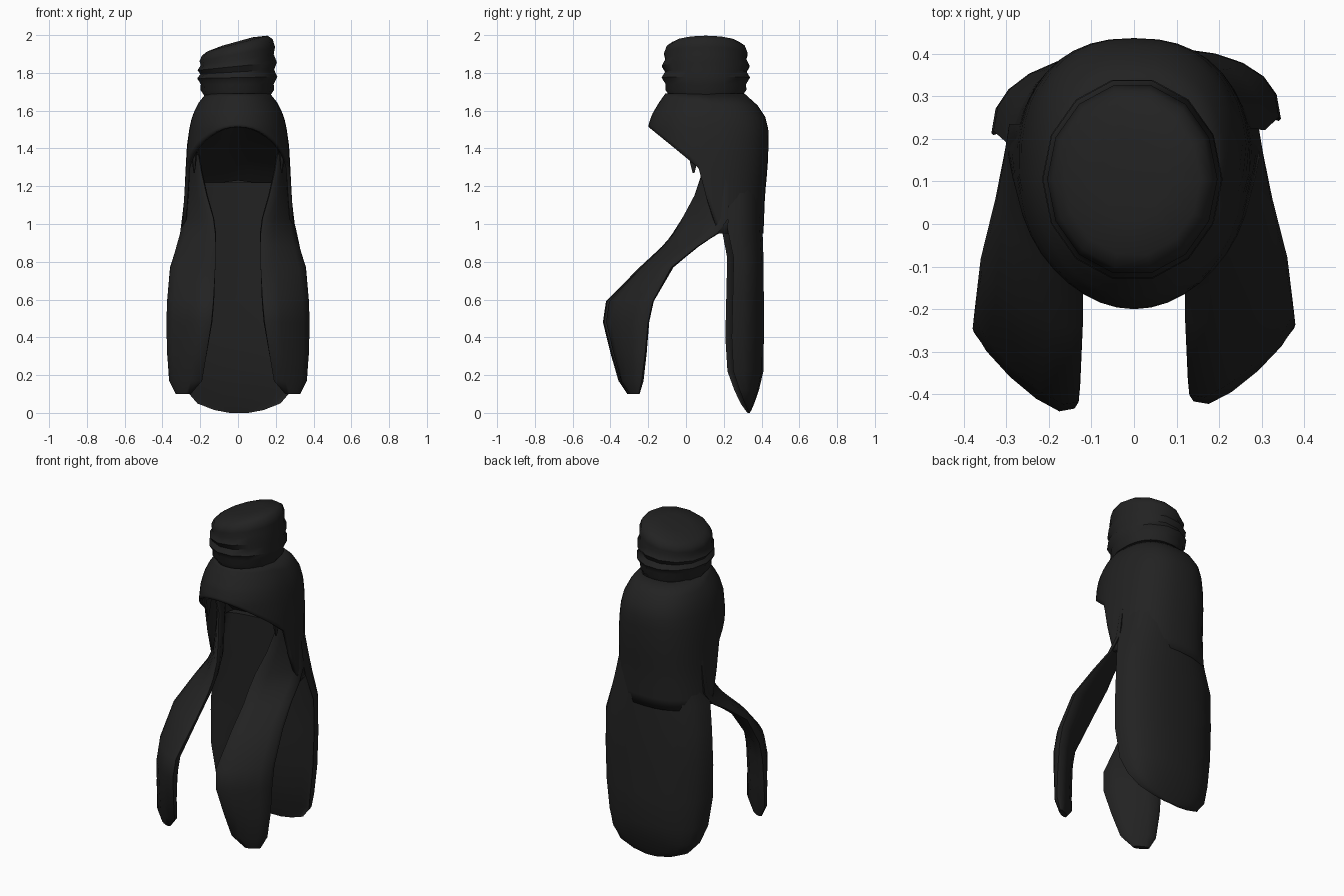
import bpy
import bmesh
from math import sin, cos, pi, radians
from mathutils import Vector

cube = bpy.data.objects.get("Cube")
if cube:
    bpy.data.objects.remove(cube)

black = bpy.data.materials.new("soft black")
black.use_nodes = True
colour = (0.016, 0.016, 0.016, 1)
black.diffuse_color = colour
black.node_tree.nodes["Principled BSDF"].inputs["Base Color"].default_value = colour


def loft(name, rings, caps=True, closed=True):
    """Skin a stack of rings (or open rows) and shade it smooth."""
    bm = bmesh.new()
    rows = [[bm.verts.new(p) for p in ring] for ring in rings]
    n = len(rows[0])
    for low, high in zip(rows, rows[1:]):
        for i in range(n if closed else n - 1):
            j = (i + 1) % n
            bm.faces.new((low[i], low[j], high[j], high[i]))
    if caps:
        bm.faces.new(rows[0])
        bm.faces.new(rows[-1])
    bmesh.ops.recalc_face_normals(bm, faces=bm.faces)
    mesh = bpy.data.meshes.new(name)
    bm.to_mesh(mesh)
    bm.free()
    mesh.materials.append(black)
    obj = bpy.data.objects.new(name, mesh)
    bpy.context.collection.objects.link(obj)
    bpy.ops.object.select_all(action='DESELECT')
    obj.select_set(True)
    bpy.context.view_layer.objects.active = obj
    bpy.ops.object.shade_smooth_by_angle(angle=radians(50))
    return obj


def soft(v, power):
    return abs(v) ** power * (1 if v > 0 else -1)


def angles(n):
    return [2 * pi * i / n for i in range(n)]


# Topknot: ribbed rings whose tilt grows towards the crown
knot = [(1.62, .17), (1.68, .175), (1.71, .195), (1.74, .193), (1.775, .212),
        (1.805, .195), (1.835, .21), (1.87, .193), (1.9, .2), (1.935, .187),
        (1.955, .16), (1.966, .08)]
rings = []
for z, r in knot:
    tilt = .27 * max(0, z - 1.76) / .2
    rings.append([Vector((r * cos(a) - .004, .105 + 1.13 * r * sin(a),
                          z + tilt * r * cos(a))) for a in angles(14)])
loft("topknot", rings)

# Hood over the head: (height, half width, front y, back y)
hood = [(1.69, .17, -.11, .31), (1.64, .21, -.145, .37), (1.58, .24, -.18, .415),
        (1.52, .255, -.2, .435), (1.42, .27, -.2, .437), (1.3, .277, -.2, .432),
        (1.15, .284, -.2, .418), (.9, .305, -.2, .408)]


def hood_point(a, z):
    """Point of the hood's outline at angle a and height z, squarer at the back."""
    for (z0, *top), (z1, *low) in zip(hood, hood[1:]):
        if z >= z1:
            t = (z0 - z) / (z0 - z1)
            w, front, back = [p + (q - p) * t for p, q in zip(top, low)]
            break
    power = .82 if sin(a) > 0 else 1
    return Vector((w * soft(cos(a), power),
                   (front + back) / 2 + (back - front) / 2 * soft(sin(a), power), z))


def rim_height(y):
    """The rim slopes from the fringe to the temples, then drops behind the locks."""
    if y < .08:
        return 1.515 - .82 * max(0, y + .2)
    return max(.95, 1.28 - 4 * (y - .08))


columns = []
for a in angles(40):
    rim = rim_height(hood_point(a, 1.3).y)
    columns.append([hood_point(a, 1.69 + (rim - 1.69) * i / 12) for i in range(13)])
cap = loft("hood", list(zip(*columns)), caps=False)
shell = cap.modifiers.new("thickness", 'SOLIDIFY')
shell.thickness = .02

# Sloping underside that closes the hood above the face
under = [(-.17, 1.5, .1), (-.06, 1.44, .19), (.1, 1.36, .225), (.22, 1.28, .235), (.3, 1.2, .23)]
loft("hood_underside", [[Vector((w * t / 4, y, z + .03 * (1 - abs(t) / 4)))
                         for t in range(-4, 5)] for y, z, w in under],
     caps=False, closed=False)

# Long back hair, a crescent in section: (height, half width, edge y, inner y, back y)
fall = [(1.22, .24, .22, .27, .395), (1.1, .27, .21, .27, .4), (.97, .303, .205, .27, .405),
        (.82, .335, .235, .27, .41), (.6, .34, .23, .27, .412), (.4, .335, .225, .27, .412),
        (.22, .31, .235, .28, .41), (.12, .28, .27, .3, .385), (.05, .22, .3, .315, .36),
        (.015, .13, .32, .325, .345), (0, .05, .328, .33, .337)]
rings = []
for z, w, edge, inner, back in fall:
    ring = []
    for a in angles(24):
        depth = back if sin(a) > 0 else inner
        x = w * soft(cos(a), .87)
        y = edge + (depth - edge) * abs(sin(a)) ** .85
        ring.append(Vector((x + .005, y + .05 * x, z)))
    rings.append(ring)
loft("back_hair", rings)

# Front locks: (height, inner x, inner y, outer x, outer y, half thickness)
lock = [(1.4, .215, .08, .245, .21, .015), (1.28, .195, .09, .262, .23, .02),
        (1.15, .165, .045, .278, .23, .025), (1.03, .13, -.02, .293, .23, .03),
        (.95, .12, -.07, .303, .17, .035), (.88, .12, -.12, .325, .06, .04),
        (.77, .12, -.23, .36, -.08, .045), (.59, .13, -.41, .372, -.18, .05),
        (.48, .14, -.425, .375, -.205, .05), (.32, .165, -.385, .375, -.22, .042),
        (.17, .19, -.34, .365, -.24, .035), (.1, .25, -.3, .33, -.255, .015)]
for side, label in ((1, "left"), (-1, "right")):
    rings = []
    for z, ix, iy, ox, oy, thick in lock:
        inner, outer = Vector((ix, iy, z)), Vector((ox, oy, z))
        middle, half = (inner + outer) / 2, (outer - inner) / 2
        across = Vector((half.y, -half.x, 0)).normalized() * thick
        ring = [middle + half * cos(a) + across * soft(sin(a), .8) for a in angles(12)]
        rings.append([Vector((side * p.x, p.y * (1 - .02 * side), p.z)) for p in ring])
    loft(label + "_front_lock", rings)

    # Small pointed wisp hanging from the hood's rim
    wisp = []
    for z, r in ((1.38, .03), (1.32, .02), (1.27, .006)):
        wisp.append([Vector((side * (.232 + .5 * r * cos(a)), .04 + r * sin(a), z))
                     for a in angles(6)])
    loft(label + "_wisp", wisp)
